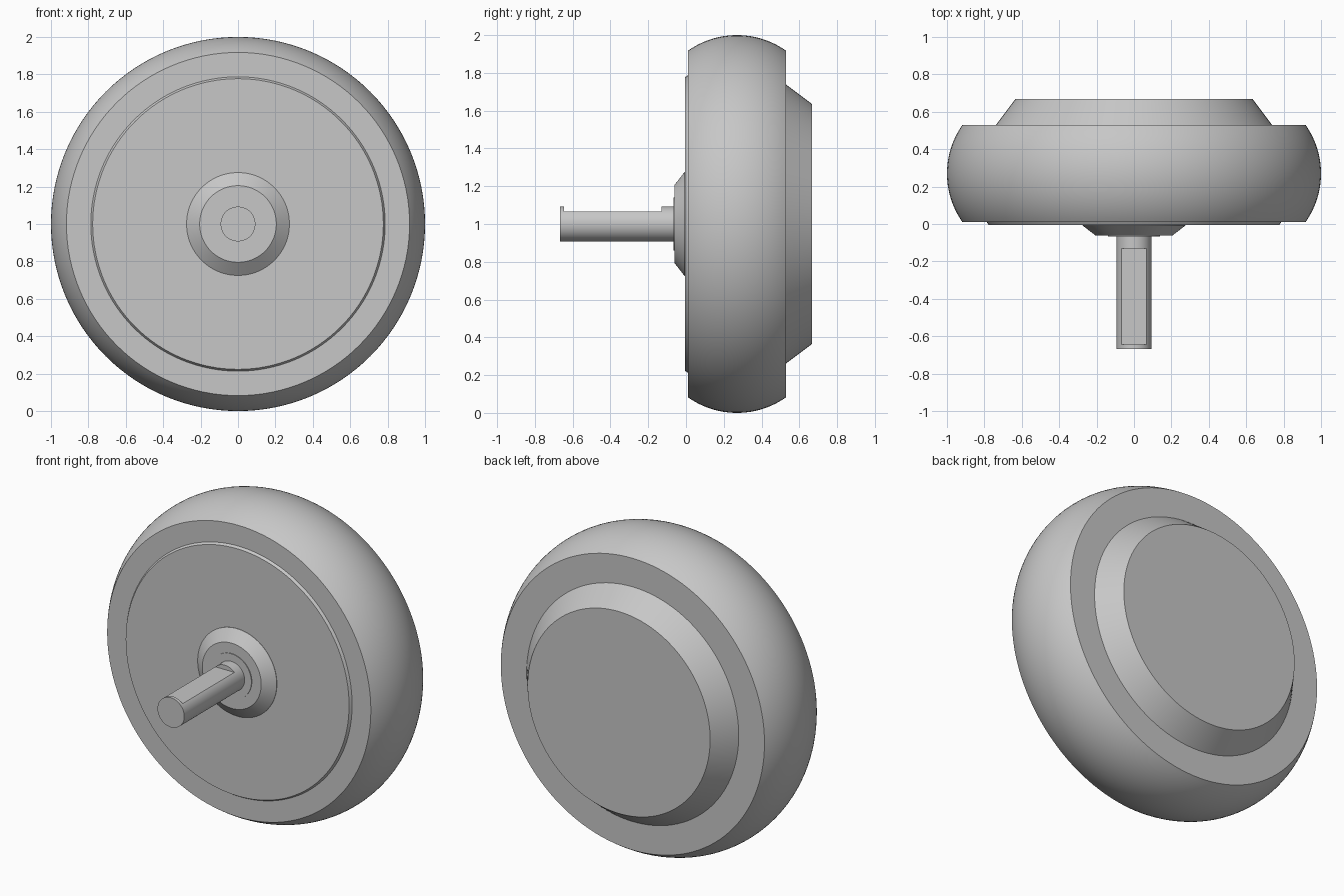
import bpy
import bmesh
import math
from mathutils import Vector

if "Cube" in bpy.data.objects:
    bpy.data.objects.remove(bpy.data.objects["Cube"], do_unlink=True)

CENTRE = Vector((0, 0, 1))
SEGMENTS = 128

grey = bpy.data.materials.new("plain_grey")
grey.use_nodes = True
COLOUR = (0.57, 0.57, 0.57, 1)
grey.diffuse_color = COLOUR
grey.node_tree.nodes["Principled BSDF"].inputs["Base Color"].default_value = COLOUR


def finish(obj):
    """Smooth the round surfaces and keep the edges sharp."""
    bpy.ops.object.select_all(action="DESELECT")
    obj.select_set(True)
    bpy.context.view_layer.objects.active = obj
    bpy.ops.object.shade_smooth_by_angle(angle=math.radians(25))


def lathe(name, profile):
    """Spin (y, radius) points about the wheel's axle line, closing both ends."""
    points = [(profile[0][0], 0), *profile, (profile[-1][0], 0)]
    bm = bmesh.new()
    verts = [bm.verts.new(CENTRE + Vector((0, y, r))) for y, r in points]
    edges = [bm.edges.new(pair) for pair in zip(verts, verts[1:])]
    bmesh.ops.spin(bm, geom=verts + edges, cent=CENTRE, axis=(0, 1, 0),
                   angle=math.tau, steps=SEGMENTS)
    bmesh.ops.remove_doubles(bm, verts=bm.verts, dist=0.0001)
    bmesh.ops.recalc_face_normals(bm, faces=bm.faces)
    mesh = bpy.data.meshes.new(name)
    bm.to_mesh(mesh)
    bm.free()
    mesh.materials.append(grey)
    obj = bpy.data.objects.new(name, mesh)
    bpy.context.collection.objects.link(obj)
    finish(obj)
    return obj


# Tyre with a crowned tread between two flat sides
FRONT, BACK, CROWN = 0.01, 0.53, 0.45
middle, half = (FRONT + BACK) / 2, (BACK - FRONT) / 2
sweep = math.asin(half / CROWN)
angles = [sweep * (i / 12 - 1) for i in range(25)]
lathe("tyre", [(middle + CROWN * math.sin(a), 1 - CROWN + CROWN * math.cos(a))
               for a in angles])

# Front disc, tapered hub and thin collar
lathe("front_disc", [(0.02, 0.787), (FRONT, 0.787), (-0.006, 0.777)])
lathe("hub", [(0, 0.275), (-0.008, 0.275), (-0.062, 0.205)])
lathe("collar", [(-0.05, 0.14), (-0.067, 0.14)])

# Tapered cover on the back
lathe("back_cover", [(0.5, 0.738), (BACK, 0.738), (0.667, 0.635)])

# Axle with a flat milled along its top
axle = lathe("axle", [(-0.05, 0.093), (-0.667, 0.093)])
bpy.ops.mesh.primitive_cube_add(size=1, location=(0, -0.388, 1.165))
cutter = bpy.context.object
cutter.name = "axle_flat_cutter"
cutter.scale = (0.4, 0.515, 0.2)
cutter.hide_render = True
cut = axle.modifiers.new("flat", "BOOLEAN")
cut.operation = "DIFFERENCE"
cut.solver = "EXACT"
cut.object = cutter
bpy.context.view_layer.objects.active = axle
bpy.ops.object.modifier_apply(modifier=cut.name)
bpy.data.objects.remove(cutter, do_unlink=True)
axle.data.materials.clear()
axle.data.materials.append(grey)
for face in axle.data.polygons:
    face.material_index = 0
finish(axle)
